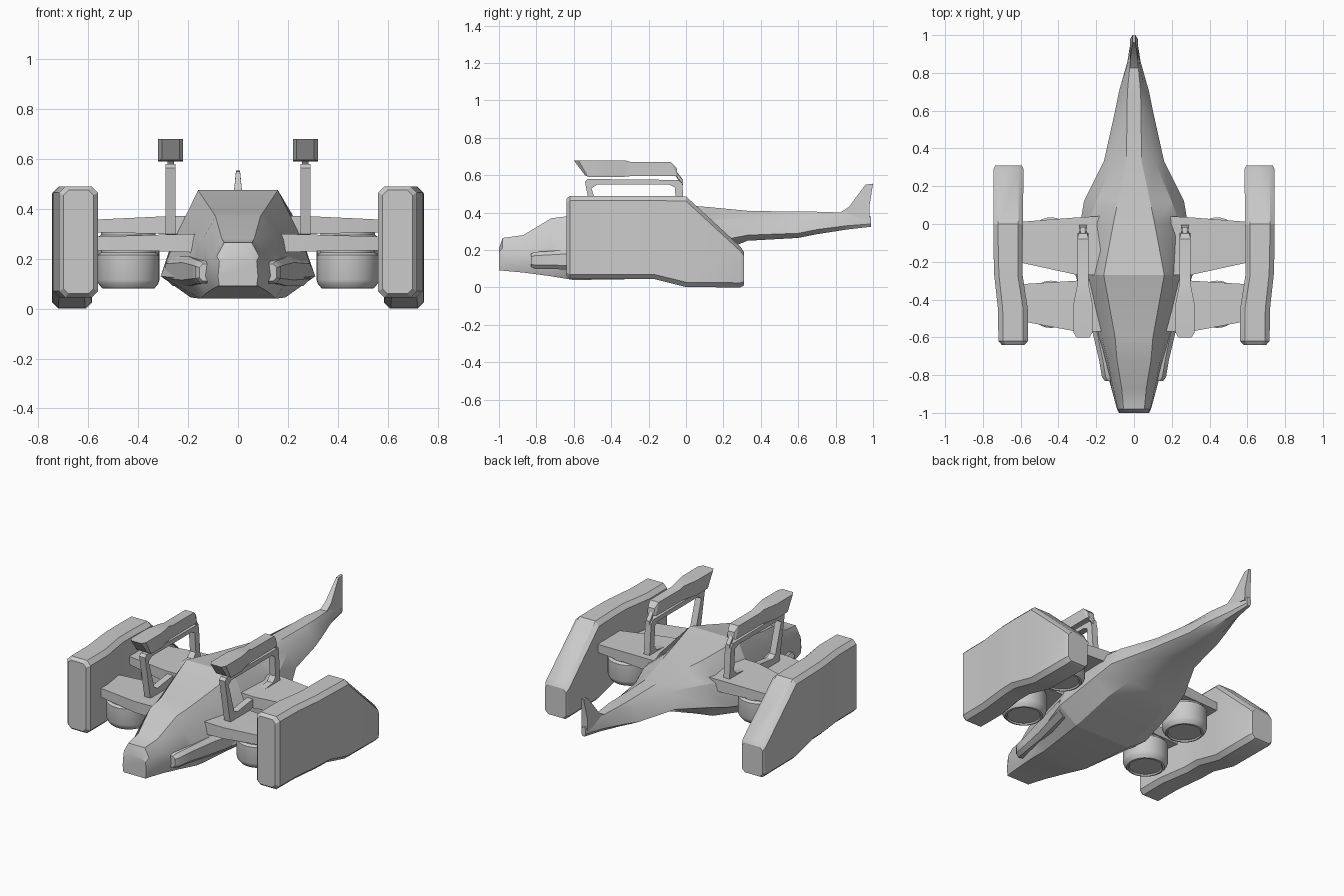
import bpy, bmesh, math

default = bpy.data.objects.get("Cube")
if default:
    bpy.data.objects.remove(default, do_unlink=True)

grey = bpy.data.materials.new("light grey")
grey.use_nodes = True
grey.diffuse_color = (0.6, 0.6, 0.6, 1)
grey.node_tree.nodes["Principled BSDF"].inputs["Base Color"].default_value = grey.diffuse_color


def loft(name, rings, mirror=False, closed=False, smooth=30):
    """Skin a list of equal-length point rings, capping the ends unless closed."""
    bm = bmesh.new()
    loops = [[bm.verts.new(p) for p in ring] for ring in rings]
    pairs = list(zip(loops, loops[1:]))
    if closed:
        pairs.append((loops[-1], loops[0]))
    else:
        bm.faces.new(loops[0])
        bm.faces.new(loops[-1])
    for a, b in pairs:
        for i in range(len(a)):
            j = (i + 1) % len(a)
            bm.faces.new((a[i], a[j], b[j], b[i]))
    bmesh.ops.recalc_face_normals(bm, faces=bm.faces)
    mesh = bpy.data.meshes.new(name)
    bm.to_mesh(mesh)
    bm.free()
    mesh.materials.append(grey)
    obj = bpy.data.objects.new(name, mesh)
    bpy.context.collection.objects.link(obj)
    bpy.ops.object.select_all(action='DESELECT')
    obj.select_set(True)
    bpy.context.view_layer.objects.active = obj
    bpy.ops.object.shade_smooth_by_angle(angle=math.radians(smooth))
    if mirror:
        obj.modifiers.new("mirror", 'MIRROR').use_axis[0] = True
    return obj


def hull_ring(y, *half):
    """Mirror a half outline of (x, z) pairs, top to bottom, at one station."""
    pts = list(zip(half[::2], half[1::2]))
    return [(x, y, z) for x, z in pts] + [(-x, y, z) for x, z in reversed(pts)]


def box_ring(y, x0, x1, z0, z1, c):
    """Chamfered rectangle across the y axis."""
    return [(x0 + c, y, z0), (x1 - c, y, z0), (x1, y, z0 + c), (x1, y, z1 - c),
            (x1 - c, y, z1), (x0 + c, y, z1), (x0, y, z1 - c), (x0, y, z0 + c)]


def wing_ring(x, y0, y1, z0, z1):
    return [(x, y0, z0), (x, y1, z0), (x, y1, z1), (x, y0, z1)]


# Hull: top edge, shoulder, widest line, belly edge at each station
middle = (.16, .475, .24, .31, .31, .13, .19, .045)
loft("front_hull", [hull_ring(*s) for s in (
    (-1, .045, .21, .075, .19, .08, .13, .075, .09),
    (-.98, .055, .265, .085, .21, .09, .14, .08, .09),
    (-.87, .065, .28, .11, .21, .12, .13, .1, .08),
    (-.72, .09, .37, .14, .28, .16, .13, .13, .06),
    (-.6, .1, .385, .17, .29, .2, .12, .15, .04),
    (-.27, *middle))])
loft("rear_hull", [hull_ring(*s) for s in (
    (-.27, *middle),
    (0, .11, .44, .24, .34, .285, .2, .18, .12),
    (.12, .085, .43, .2, .36, .265, .24, .14, .17),
    (.33, .04, .41, .11, .37, .16, .28, .08, .25),
    (.6, .037, .405, .07, .37, .1, .29, .05, .265),
    (.7, .035, .405, .055, .37, .08, .31, .04, .285),
    (.86, .02, .4, .03, .37, .035, .33, .02, .31),
    (.99, .008, .38, .014, .37, .014, .34, .008, .325))])

# Tail fin tapering toward its tip
loft("tail_fin", [
    [(-w, a, za), (w, a, za), (w, b, zb), (-w, b, zb)]
    for w, a, za, b, zb in ((.022, .8, .385, .98, .36), (.02, .87, .43, .98, .43),
                            (.008, .96, .55, 1, .555))])

# Side intakes along the nose
loft("intake", [box_ring(*s) for s in (
    (-.83, .1, .155, .11, .18, .015),
    (-.81, .1, .17, .1, .19, .02),
    (-.72, .1, .185, .1, .195, .02),
    (-.55, .1, .225, .09, .21, .025),
    (-.3, .15, .29, .09, .21, .03))], mirror=True)

# Outer pods
loft("side_pod", [box_ring(*s) for s in (
    (-.64, .58, .7, .06, .475, .02),
    (-.62, .562, .718, .045, .49, .025),
    (-.45, .562, .72, .045, .49, .025),
    (-.27, .59, .74, .045, .49, .025),
    (-.17, .59, .743, .045, .49, .025),
    (0, .588, .745, .003, .487, .025),
    (.29, .585, .745, 0, .22, .025),
    (.31, .595, .735, .01, .19, .02))], mirror=True)

# Wings joining hull to pods
loft("front_wing", [wing_ring(.16, -.57, -.29, .225, .3),
                    wing_ring(.3, -.57, -.3, .23, .297),
                    wing_ring(.62, -.51, -.32, .235, .287)], mirror=True)
loft("rear_wing", [wing_ring(.12, -.27, .045, .3, .375),
                   wing_ring(.3, -.27, .035, .3, .37),
                   wing_ring(.62, -.2, .01, .307, .355)], mirror=True)

# Round lift engines hanging under each wing
for name, y, top in (("front_engine", -.425, .24), ("rear_engine", -.09, .31)):
    rings = []
    for r, drop in ((.11, 0), (.11, .015), (.125, .025), (.125, .125),
                    (.12, .14), (.105, .158), (.095, .16), (.09, .152)):
        rings.append([(.44 + r * math.cos(t * math.tau / 32),
                       y + r * math.sin(t * math.tau / 32), top - drop) for t in range(32)])
    loft(name, rings, mirror=True)

# Open looped mounts standing on the wings
outer = ((-.54, .565), (-.525, .58), (-.04, .575), (-.02, .555),
         (-.005, .36), (-.03, .33), (-.46, .28), (-.49, .3))
inner = ((-.505, .53), (-.475, .55), (-.09, .55), (-.06, .535),
         (-.05, .41), (-.075, .38), (-.42, .335), (-.45, .35))
loft("gun_mount", [[(x, y, z) for y, z in loop] for x, loop in (
    (.25, outer), (.29, outer), (.29, inner), (.25, inner))], mirror=True, closed=True)

# Guns: broad angled head narrowing to a slim body and short tip
def gun_ring(w, y_low, z_low, y_top, z_top):
    return [(.27 - w, y_low, z_low), (.27 + w, y_low, z_low),
            (.27 + w, y_top, z_top), (.27 - w, y_top, z_top)]


loft("gun", [gun_ring(*s) for s in (
    (.035, -.54, .6, -.6, .68),
    (.05, -.525, .592, -.575, .68),
    (.05, -.42, .59, -.42, .68),
    (.03, -.35, .59, -.32, .678),
    (.03, -.3, .595, -.29, .67),
    (.03, -.05, .597, -.08, .67),
    (.022, -.045, .6, -.05, .64))], mirror=True, smooth=15)
loft("gun_tip", [box_ring(-.06, .257, .283, .6, .632, .006),
                 box_ring(-.015, .257, .283, .545, .575, .006)], mirror=True)
